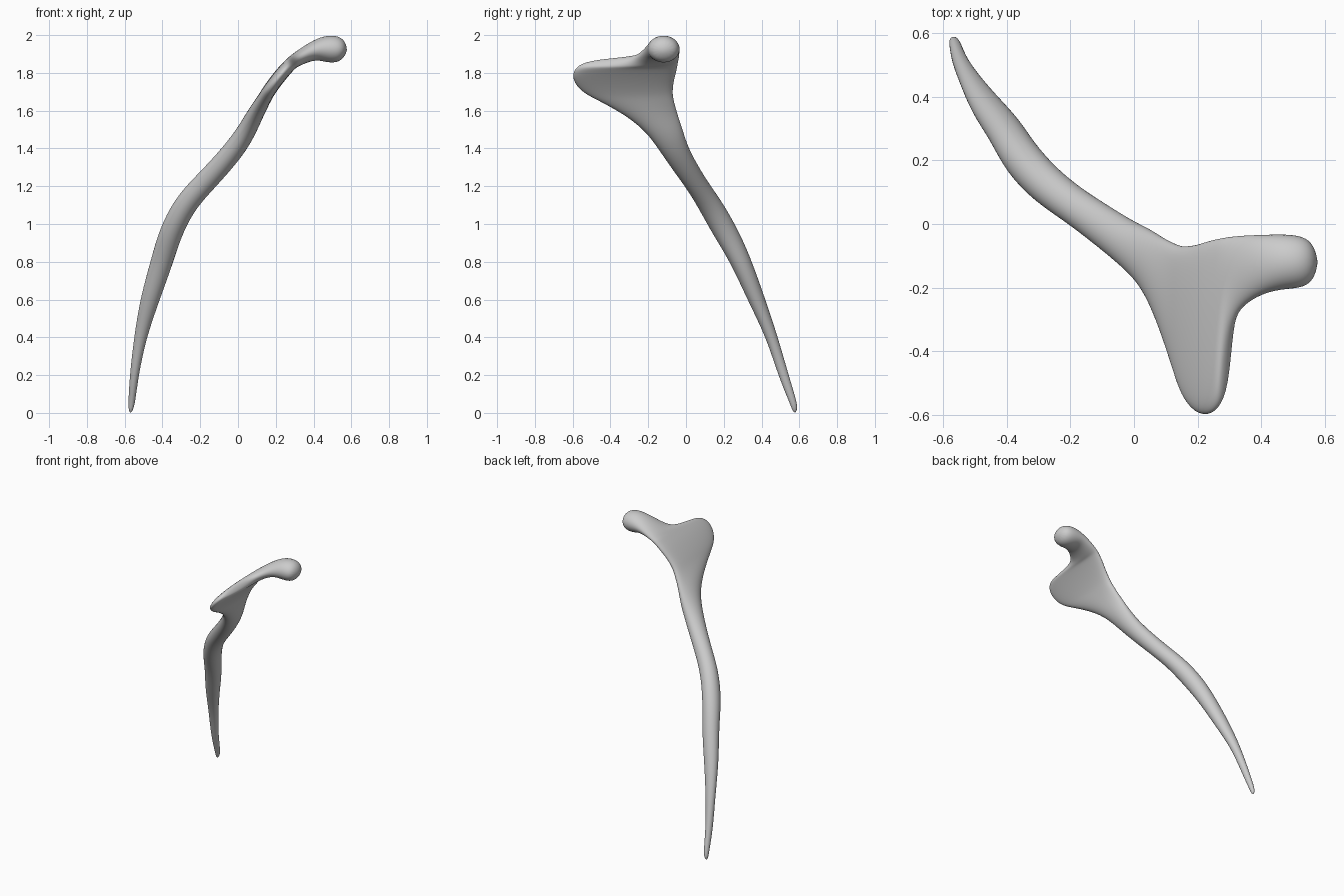
import bpy, bmesh, math
from mathutils import Vector

if "Cube" in bpy.data.objects:
    bpy.data.objects.remove(bpy.data.objects["Cube"])

# stations along the bone: x, z, y low, y high, half thickness
STATIONS = [
    (-.568, .015, .562, .588, .011), (-.563, .05, .55, .59, .018),
    (-.55, .2, .487, .543, .023), (-.518, .4, .425, .487, .032),
    (-.468, .6, .325, .42, .05), (-.403, .8, .235, .35, .058),
    (-.36, .95, .14, .285, .061), (-.285, 1.1, .06, .20, .06),
    (-.195, 1.2, 0, .125, .058), (-.10, 1.3, -.075, .065, .056),
    (-.015, 1.4, -.145, .012, .055), (.045, 1.49, -.21, -.015, .05),
    (.09, 1.58, -.32, -.045, .044), (.14, 1.665, -.48, -.068, .036),
    (.16, 1.70, -.55, -.07, .035), (.195, 1.75, -.595, -.066, .035),
    (.235, 1.80, -.603, -.052, .035), (.267, 1.835, -.575, -.045, .034),
    (.285, 1.853, -.52, -.042, .034), (.302, 1.865, -.31, -.04, .036),
    (.34, 1.888, -.255, -.036, .04), (.40, 1.918, -.22, -.034, .05),
    (.46, 1.927, -.205, -.032, .07), (.52, 1.926, -.202, -.035, .073),
    (.558, 1.922, -.185, -.055, .052),
]
SIDES = 16


def spow(v, p):
    return math.copysign(abs(v) ** p, v)


def loft(name, stations, start, end):
    bm = bmesh.new()
    rings = []
    for i, (x, z, lo, hi, t) in enumerate(stations):
        a, b = stations[max(i - 1, 0)], stations[min(i + 1, len(stations) - 1)]
        d = Vector((b[0] - a[0], 0, b[1] - a[1])).normalized()
        n = Vector((-d.z, 0, d.x))
        mid, half = (lo + hi) / 2, (hi - lo) / 2
        # wide plate sections become flatter with rounded rims
        p = 0.6 if half > .15 else 1.0
        ring = []
        for k in range(SIDES):
            ang = 2 * math.pi * k / SIDES
            c, s = math.cos(ang), spow(math.sin(ang), p)
            ring.append(bm.verts.new(Vector((x, mid + 1.02 * half * c, z)) + n * t * 1.025 * s))
        rings.append(ring)
    for r0, r1 in zip(rings, rings[1:]):
        for k in range(SIDES):
            j = (k + 1) % SIDES
            bm.faces.new((r0[k], r0[j], r1[j], r1[k]))
    for ring, tip in ((rings[0], start), (rings[-1], end)):
        v = bm.verts.new(tip)
        for k in range(SIDES):
            bm.faces.new((ring[k], ring[(k + 1) % SIDES], v))
    bmesh.ops.recalc_face_normals(bm, faces=bm.faces)
    me = bpy.data.meshes.new(name)
    bm.to_mesh(me)
    bm.free()
    for f in me.polygons:
        f.use_smooth = True
    ob = bpy.data.objects.new(name, me)
    bpy.context.collection.objects.link(ob)
    return ob


# slender shaft that flares into a forked plate with two rounded ends
bone = loft("forked_bone", STATIONS, (-.57, .577, -.003), (.582, -.12, 1.92))
sub = bone.modifiers.new("smooth_surface", "SUBSURF")
sub.levels = sub.render_levels = 2
